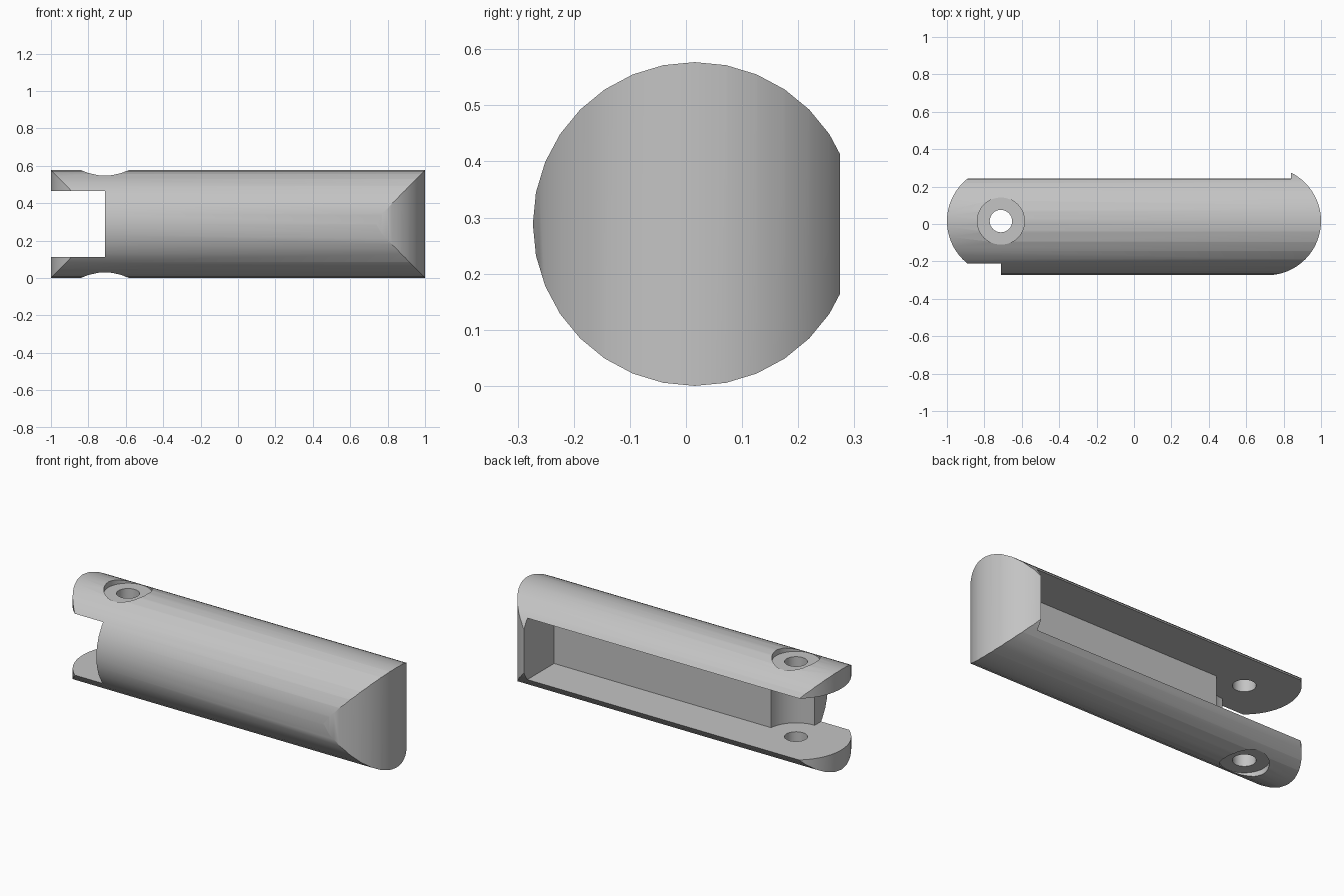
import bpy, bmesh, math

cube = bpy.data.objects.get("Cube")
if cube:
    bpy.data.objects.remove(cube, do_unlink=True)

R = 0.2885            # handle radius
CY, CZ = 0.0155, R    # handle axis
PIVOT = R - 1         # x of the pivot hole
END = 1 - R           # x where the rounded butt begins
SLOT_LOW, SLOT_HIGH = 0.113, 0.466


def arc(cx, cy, r, start, stop, steps):
    """Points along an arc, angles in degrees."""
    angles = [math.radians(start + (stop - start) * i / steps) for i in range(steps + 1)]
    return [(cx + r * math.cos(a), cy + r * math.sin(a)) for a in angles]


def prism(name, outline, low, high):
    """Extrude a plan outline between two heights."""
    bm = bmesh.new()
    face = bm.faces.new([bm.verts.new((x, y, low)) for x, y in outline])
    top = bmesh.ops.extrude_face_region(bm, geom=[face])
    verts = [v for v in top["geom"] if isinstance(v, bmesh.types.BMVert)]
    bmesh.ops.translate(bm, vec=(0, 0, high - low), verts=verts)
    bmesh.ops.recalc_face_normals(bm, faces=bm.faces[:])
    mesh = bpy.data.meshes.new(name)
    bm.to_mesh(mesh)
    bm.free()
    obj = bpy.data.objects.new(name, mesh)
    bpy.context.collection.objects.link(obj)
    return obj


def carve(target, cutter, operation="DIFFERENCE"):
    """Apply a boolean and discard the cutter."""
    cutter.hide_render = True
    mod = target.modifiers.new(cutter.name, "BOOLEAN")
    mod.object, mod.operation, mod.solver = cutter, operation, "EXACT"
    bpy.ops.object.select_all(action="DESELECT")
    bpy.context.view_layer.objects.active = target
    target.select_set(True)
    bpy.ops.object.modifier_apply(modifier=mod.name)
    bpy.data.objects.remove(cutter, do_unlink=True)


# Round bar along x
bpy.ops.mesh.primitive_cylinder_add(vertices=32, radius=R, depth=2.4,
                                    location=(0, CY, CZ), rotation=(0, math.pi / 2, 0))
handle = bpy.context.object
handle.name = "folding_handle"
bpy.ops.object.transform_apply(location=True, rotation=True, scale=True)

# Rounded ends in plan
r_end = R + 0.001
outline = (arc(END - 0.001, CY, r_end, -90, 90, 32)
           + arc(PIVOT + 0.001, CY, r_end, 90, 270, 32))
carve(handle, prism("rounded_ends", outline, -0.5, 1), "INTERSECT")

# Blade slot, open at the back and at the pivot end, with a round clearance
r_clear = 0.17
corner = math.degrees(math.asin(-CY / r_clear))
slot = ([(-1.2, -0.5), (PIVOT, -0.5)]
        + arc(PIVOT, CY, r_clear, -90, corner, 16)
        + [(0.84, 0), (0.84, 0.5), (-1.2, 0.5)])
carve(handle, prism("blade_slot", slot, SLOT_LOW, SLOT_HIGH))

# Pivot hole and the recess on each side
carve(handle, prism("pivot_hole", arc(PIVOT, CY, 0.06, 0, 348.75, 31), -0.5, 1))
recess = arc(PIVOT, CY, 0.126, 0, 352.5, 47)
carve(handle, prism("upper_recess", recess, 0.545, 1))
carve(handle, prism("lower_recess", recess, -0.5, 0.032))

# Plain grey metal
grey = bpy.data.materials.new("grey_metal")
grey.use_nodes = True
colour = (0.55, 0.55, 0.55, 1)
grey.diffuse_color = colour
grey.node_tree.nodes["Principled BSDF"].inputs["Base Color"].default_value = colour
handle.data.materials.clear()
handle.data.materials.append(grey)
for face in handle.data.polygons:
    face.material_index = 0

bpy.ops.object.shade_smooth_by_angle(angle=math.radians(25))
